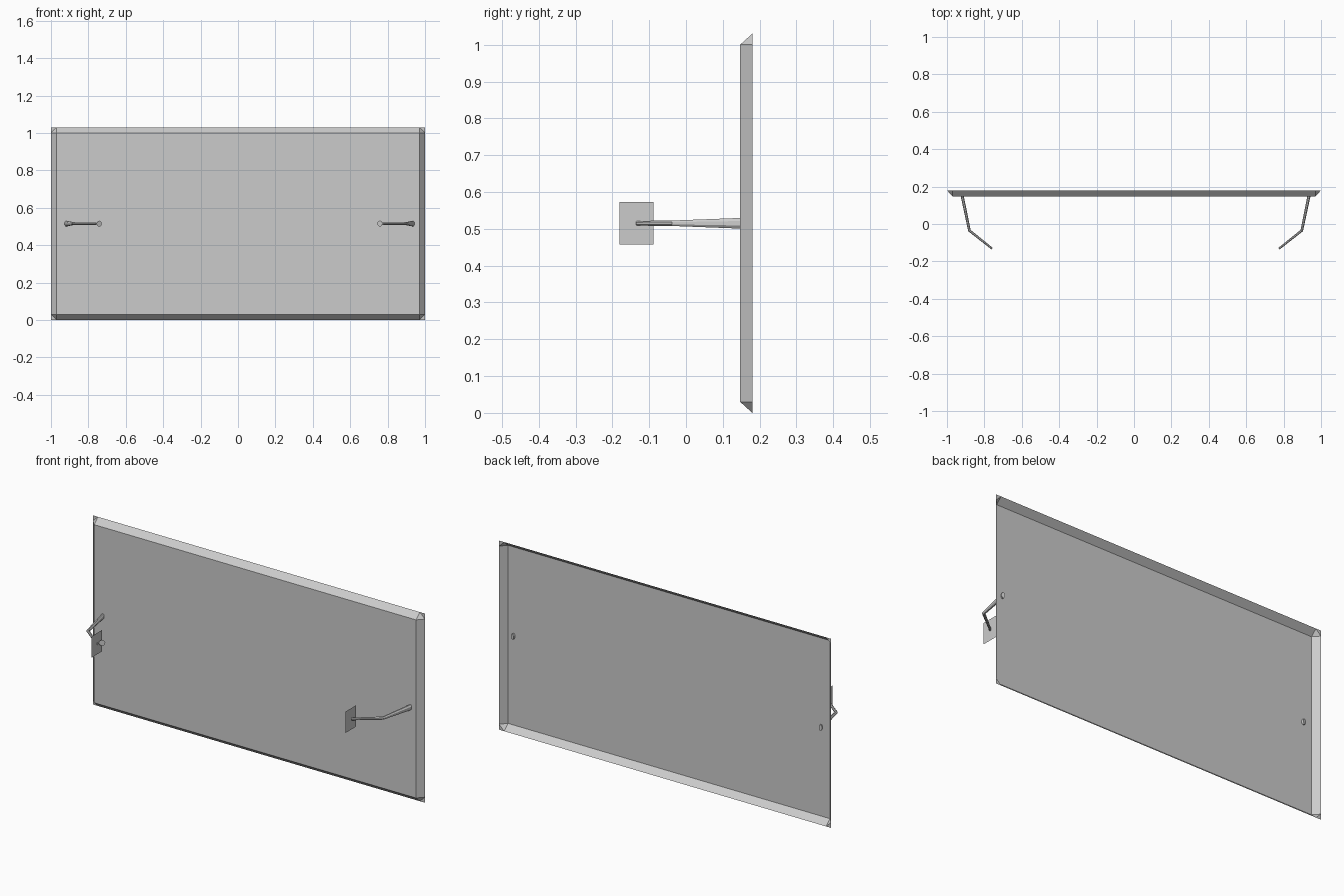
import bpy, math
from mathutils import Vector

if "Cube" in bpy.data.objects:
    bpy.data.objects.remove(bpy.data.objects["Cube"])


def make(name, verts, faces):
    me = bpy.data.meshes.new(name)
    me.from_pydata(verts, [], faces)
    me.update()
    ob = bpy.data.objects.new(name, me)
    bpy.context.collection.objects.link(ob)
    return ob


# Open-backed tray: front sheet, four slanted rims, faceted corners
YF, YB, H, B = 0.147, 0.18, 1.03, 0.03
MID = H / 2
verts, faces = [], []
for sx, sz in ((-1, -1), (1, -1), (1, 1), (-1, 1)):
    xi, zi = sx * (1 - B), MID + sz * (MID - B)
    xo, zo = sx, MID + sz * MID
    # inner corner, side rim end, top/bottom rim end, outer corner
    verts += [(xi, YF, zi), (xo, YB, zi), (xi, YB, zo), (xo, YB, zo)]
faces.append((0, 4, 8, 12))
for i in range(4):
    a, b = 4 * i, 4 * ((i + 1) % 4)
    k = 2 if i % 2 == 0 else 1
    faces.append((a, a + k, b + k, b))
    tri = [(a, a + 1, a + 2), (a + 1, a + 3, a + 2)]
    if i % 2:
        tri = [t[::-1] for t in tri]
    faces += tri
make("screen_panel", verts, faces)


def tube(name, path, radii, n=8):
    """Capped tube along a horizontal path; radii = (horizontal, vertical)."""
    pts = [Vector(p) for p in path]
    v, f = [], []
    for i, p in enumerate(pts):
        d = (pts[min(i + 1, len(pts) - 1)] - pts[max(i - 1, 0)]).normalized()
        side = d.cross(Vector((0, 0, 1)))
        for j in range(n):
            t = 2 * math.pi * (j + 0.5) / n
            v.append(p + side * radii[i][0] * math.cos(t)
                     + Vector((0, 0, radii[i][1] * math.sin(t))))
    for i in range(len(pts) - 1):
        for j in range(n):
            k = (j + 1) % n
            f.append((i * n + j, i * n + k, (i + 1) * n + k, (i + 1) * n + j))
    f += [tuple(range(n))[::-1], tuple(range(len(v) - n, len(v)))]
    return make(name, v, f)


# Side arms with end plates and small discs
ZA = 0.515
for side, s, off in (("left", -1, 0.017), ("right", 1, 0.0)):
    def X(x):
        return s * x + off
    tube(side + "_arm",
         [(X(0.937), 0.157, ZA), (X(0.897), -0.035, ZA), (X(0.775), -0.132, ZA)],
         [(0.009, 0.016), (0.008, 0.008), (0.006, 0.007)])
    x = X(0.774)
    make(side + "_plate",
         [(x, -0.181, 0.457), (x, -0.088, 0.457), (x, -0.088, 0.573), (x, -0.181, 0.573)],
         [(0, 1, 2, 3)])
    ring = []
    for j in range(12):
        t = 2 * math.pi * j / 12
        c = 0.016 * math.cos(t)
        ring.append((X(0.759 - 0.85 * c), -0.11 + 0.53 * c, ZA + 0.016 * math.sin(t)))
    make(side + "_disc", ring, [tuple(range(12))])
